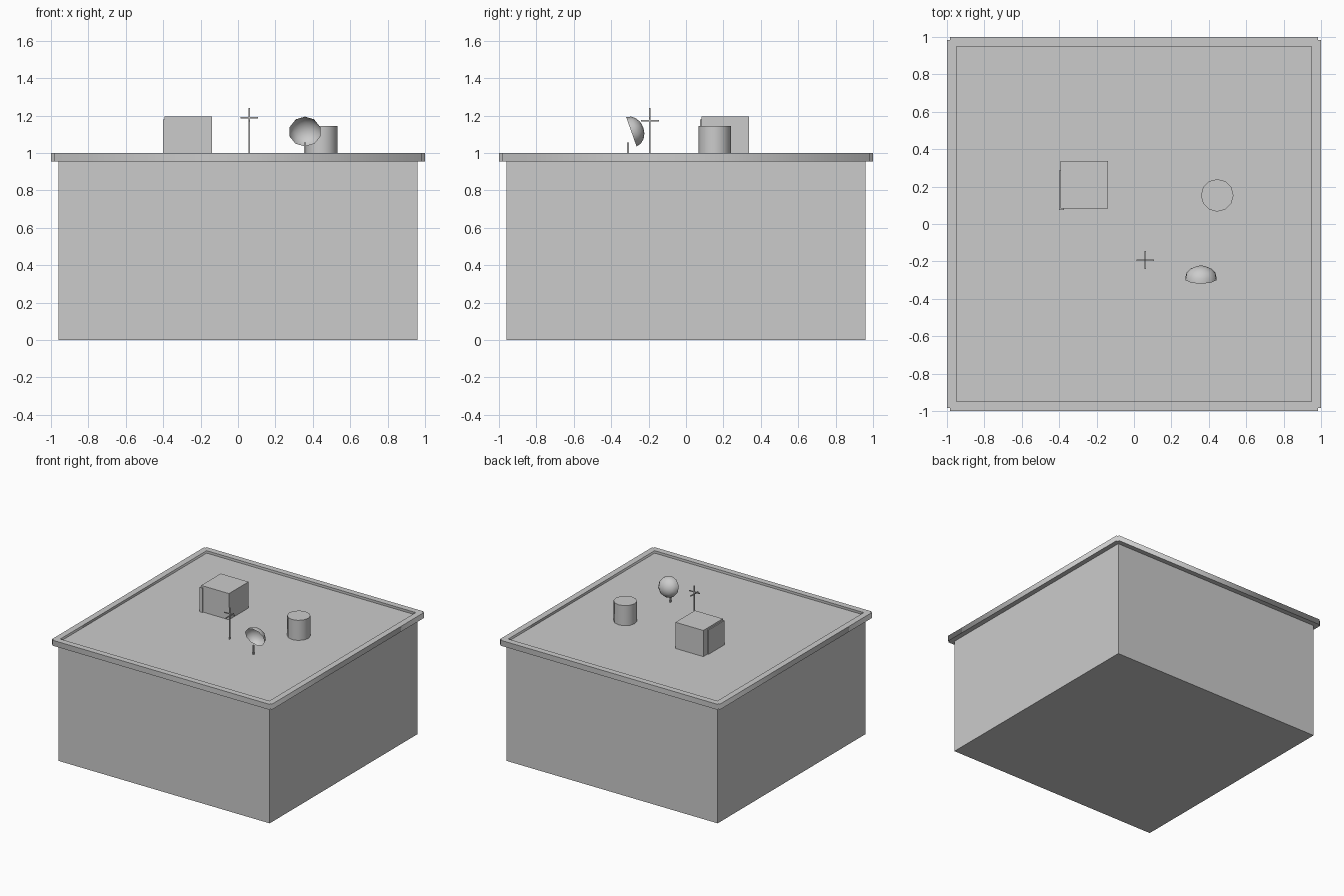
import bpy, bmesh
from math import radians
from mathutils import Matrix, Vector

if "Cube" in bpy.data.objects:
    bpy.data.objects.remove(bpy.data.objects["Cube"])


def finish(name, bm, smooth=False):
    me = bpy.data.meshes.new(name)
    bm.to_mesh(me)
    bm.free()
    ob = bpy.data.objects.new(name, me)
    bpy.context.collection.objects.link(ob)
    if smooth:
        bpy.ops.object.select_all(action='DESELECT')
        ob.select_set(True)
        bpy.context.view_layer.objects.active = ob
        bpy.ops.object.shade_smooth_by_angle(angle=radians(40))
    return ob


def box(name, lo, hi):
    lo, hi = Vector(lo), Vector(hi)
    bm = bmesh.new()
    bmesh.ops.create_cube(bm, size=1, matrix=Matrix.Translation((lo + hi) / 2)
                          @ Matrix.Diagonal((*(hi - lo), 1)))
    return finish(name, bm)


def bar(name, centre, size):
    c, h = Vector(centre), Vector(size) / 2
    return box(name, c - h, c + h)


DECK = 0.98

# Main building block, its top is the roof deck
box("building_body", (-0.96, -0.96, 0), (0.96, 0.96, DECK))

# Parapet ring with notched corners: flat outline with a hole, extruded
o, n, i = 1.0, 0.985, 0.95
outer = []
for sx, sy in ((1, 1), (-1, 1), (-1, -1), (1, -1)):
    corner = [(o * sx, n * sy), (n * sx, n * sy), (n * sx, o * sy)]
    outer += corner if sx * sy > 0 else corner[::-1]
inner = [(i, i), (-i, i), (-i, -i), (i, -i)]
cu = bpy.data.curves.new("parapet", 'CURVE')
cu.dimensions = '2D'
cu.fill_mode = 'BOTH'
cu.extrude = 0.0225
for pts in (outer, inner):
    sp = cu.splines.new('POLY')
    sp.points.add(len(pts) - 1)
    for p, (x, y) in zip(sp.points, pts):
        p.co = (x, y, 0, 1)
    sp.use_cyclic_u = True
parapet = bpy.data.objects.new("parapet", cu)
parapet.location.z = 0.9775
bpy.context.collection.objects.link(parapet)

# Roof access hut with a side panel wrapping one corner
box("roof_hut", (-0.393, 0.083, DECK), (-0.14, 0.337, 1.195))
box("hut_panel", (-0.402, 0.075, DECK), (-0.375, 0.285, 1.18))

# Water tank
bm = bmesh.new()
bmesh.ops.create_cone(bm, cap_ends=True, segments=12, radius1=0.087, radius2=0.087,
                      depth=1.145 - DECK,
                      matrix=Matrix.Translation((0.445, 0.153, (1.145 + DECK) / 2)))
finish("water_tank", bm, True)

# Antenna mast with two crossed arms
bar("antenna_mast", (0.06, -0.193, (DECK + 1.24) / 2), (0.009, 0.009, 1.24 - DECK))
bar("antenna_arm_x", (0.06, -0.193, 1.188), (0.095, 0.007, 0.007))
bar("antenna_arm_y", (0.06, -0.193, 1.172), (0.007, 0.095, 0.007))

# Satellite dish: open shallow dome, tilted, on a short post
bm = bmesh.new()
bmesh.ops.create_uvsphere(bm, u_segments=10, v_segments=8, radius=1)
bmesh.ops.delete(bm, geom=[v for v in bm.verts if v.co.z < -0.01], context='VERTS')
bm.transform(Matrix.Translation((0.358, -0.292, 1.113))
             @ Matrix.Rotation(radians(-70.5), 4, 'X')
             @ Matrix.Diagonal((0.087, 0.083, 0.068, 1)))
finish("satellite_dish", bm, True)
bar("dish_post", (0.358, -0.31, (DECK + 1.055) / 2), (0.011, 0.011, 1.055 - DECK))
